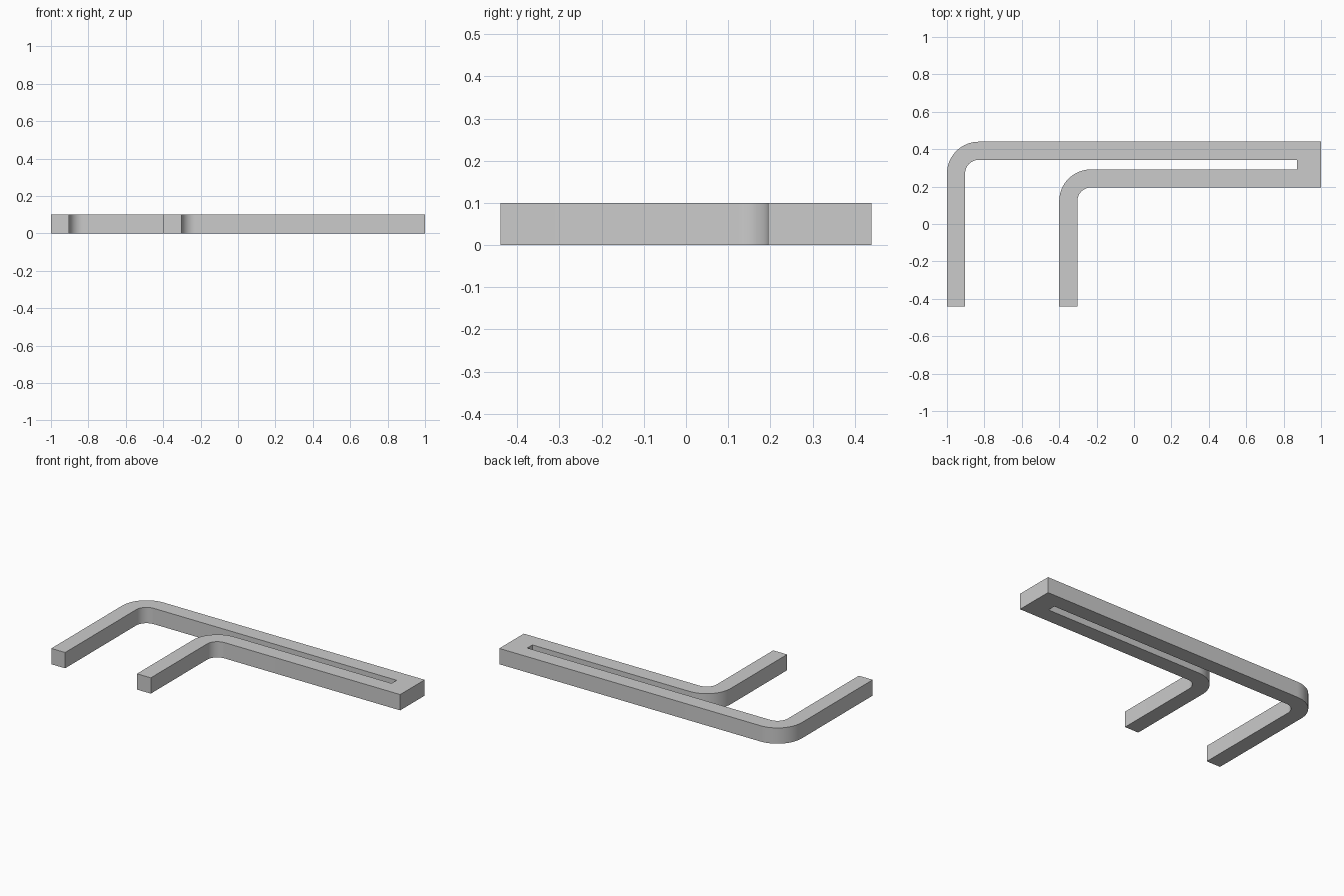
import bpy
import bmesh
from math import cos, sin, pi

cube = bpy.data.objects.get("Cube")
if cube:
    bpy.data.objects.remove(cube, do_unlink=True)

HEIGHT, BAR = 0.1, 0.097
OUTER_R, INNER_R = 0.17, 0.073
BACK, FRONT, END = 0.44, -0.44, 1.0
SEGMENTS = 16


def corner(x, y, radius):
    """Rounded top-left corner, running from the back edge down to the side."""
    return [(x + radius - radius * sin(t), y - radius + radius * cos(t))
            for t in (pi / 2 * i / SEGMENTS for i in range(SEGMENTS + 1))]


def leg(x, y):
    """Outer bend, square foot and inner bend of one bent bar."""
    return (corner(x, y, OUTER_R)
            + [(x, FRONT), (x + BAR, FRONT)]
            + corner(x + BAR, y - BAR, INNER_R)[::-1])


# Two bent bars joined by a solid block at the end of the slot
long_y, short_y, slot_x = BACK, 0.292, 0.872
outline = [(END, BACK)] + leg(-1.0, long_y)
outline += [(slot_x, long_y - BAR), (slot_x, short_y)]
outline += leg(-0.4, short_y) + [(END, short_y - BAR)]

bm = bmesh.new()
base = bm.faces.new([bm.verts.new((x, y, 0)) for x, y in outline])
raised = bmesh.ops.extrude_face_region(bm, geom=[base], use_keep_orig=True)
top = [v for v in raised["geom"] if isinstance(v, bmesh.types.BMVert)]
bmesh.ops.translate(bm, verts=top, vec=(0, 0, HEIGHT))
bmesh.ops.recalc_face_normals(bm, faces=bm.faces)
mesh = bpy.data.meshes.new("forked_bracket")
bm.to_mesh(mesh)
bm.free()

bracket = bpy.data.objects.new("forked_bracket", mesh)
bpy.context.collection.objects.link(bracket)

# Plain grey finish
grey = bpy.data.materials.new("light_grey")
grey.use_nodes = True
colour = (0.6, 0.6, 0.6, 1)
grey.diffuse_color = colour
grey.node_tree.nodes["Principled BSDF"].inputs["Base Color"].default_value = colour
mesh.materials.append(grey)

# Smooth bends with sharp rims
bpy.ops.object.select_all(action="DESELECT")
bracket.select_set(True)
bpy.context.view_layer.objects.active = bracket
bpy.ops.object.shade_smooth_by_angle(angle=pi / 6)
